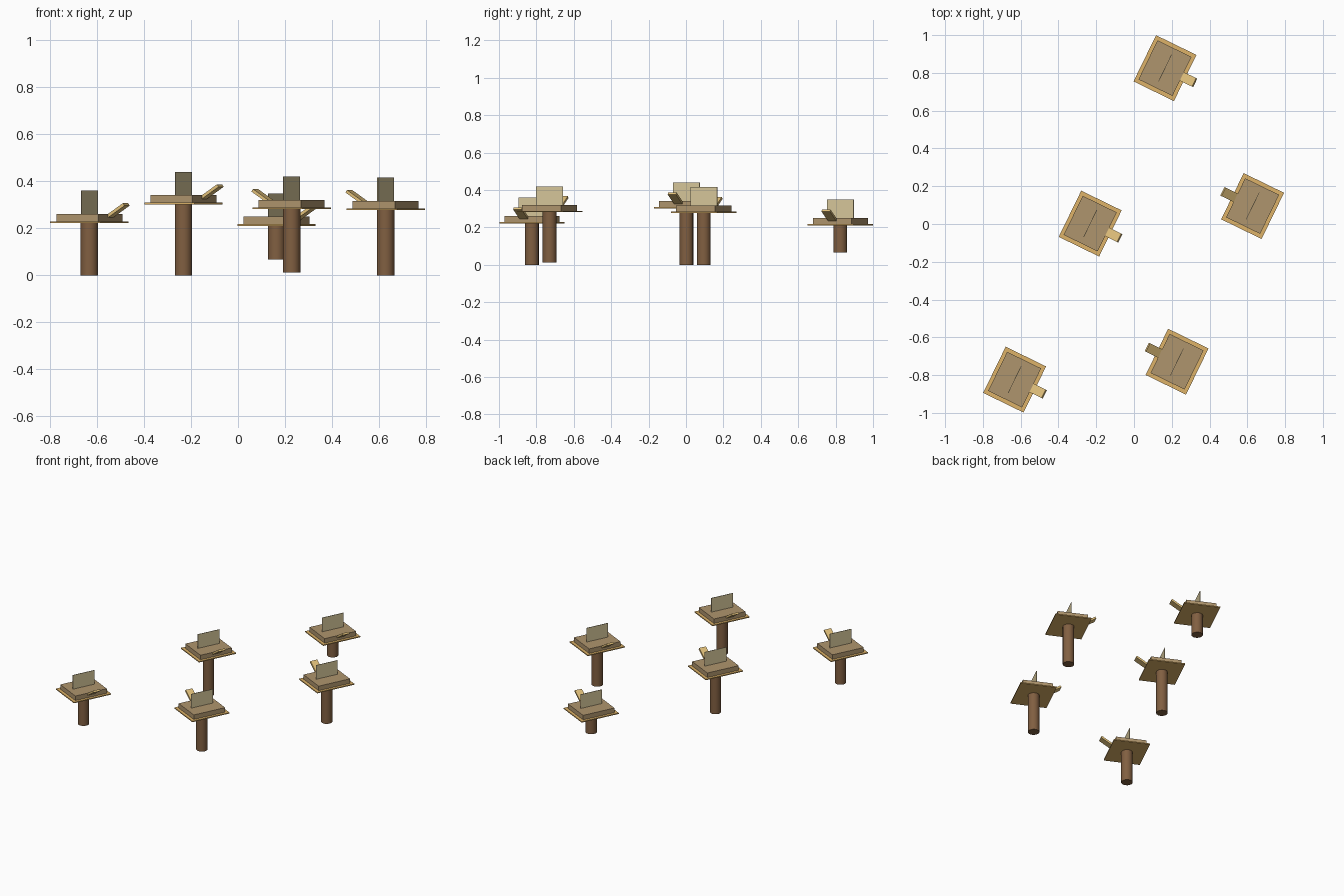
import bpy, bmesh, math
from mathutils import Matrix, Vector

if "Cube" in bpy.data.objects:
    bpy.data.objects.remove(bpy.data.objects["Cube"])


def material(name, rgb):
    m = bpy.data.materials.new(name)
    m.diffuse_color = (*rgb, 1)
    m.use_nodes = True
    m.node_tree.nodes["Principled BSDF"].inputs["Base Color"].default_value = m.diffuse_color
    return m


BARK = material("bark", (0.22, 0.115, 0.053))
DECK = material("deck_wood", (0.73, 0.45, 0.14))
HUT = material("hut_wood", (0.43, 0.30, 0.155))
SHEET = material("sail_cloth", (0.69, 0.58, 0.33))
RAMP = material("ramp_wood", (0.77, 0.54, 0.20))

TURN = Matrix.Rotation(math.radians(-26), 4, 'Z')


def finish(name, bm, mat, matrix):
    mesh = bpy.data.meshes.new(name)
    bm.to_mesh(mesh)
    bm.free()
    mesh.materials.append(mat)
    obj = bpy.data.objects.new(name, mesh)
    bpy.context.collection.objects.link(obj)
    obj.matrix_world = matrix
    return obj


def box(name, size, center, mat, base, tilt=0.0):
    bm = bmesh.new()
    bmesh.ops.create_cube(bm, size=1)
    bmesh.ops.scale(bm, vec=size, verts=bm.verts)
    local = Matrix.Translation(center) @ Matrix.Rotation(tilt, 4, 'Y')
    return finish(name, bm, mat, base @ local)


def trunk(x, y, z0, z1):
    bm = bmesh.new()
    bmesh.ops.create_cone(bm, cap_ends=True, segments=16, radius1=0.037,
                          radius2=0.037, depth=z1 - z0)
    for f in bm.faces:
        f.smooth = abs(f.normal.z) < 0.5
    for e in bm.edges:
        e.smooth = all(f.smooth for f in e.link_faces)
    finish("trunk", bm, BARK, Matrix.Translation((x, y, (z0 + z1) / 2)))


def platform(x, y, z0, z1, side):
    base = Matrix.Translation((x, y, z1)) @ TURN
    trunk(x, y, z0, z1)
    # thin deck with a low block on it
    box("deck", (0.238, 0.272, 0.007), (0, 0, 0.0035), DECK, base)
    box("hut_block", (0.20, 0.23, 0.033), (0, 0, 0.0225), HUT, base)
    # upright sheet along the middle
    box("upright_sheet", (0.003, 0.159, 0.10), (0, 0, 0.088), SHEET, base)
    # board rising outward from one side
    box("slanted_board", (0.106, 0.05, 0.013), (side * 0.130, 0, 0.051), RAMP,
        base, -side * math.radians(33))


# x, y, trunk bottom, deck height, board side
for spot in [(0.164, 0.825, 0.067, 0.211, 1),
             (0.628, 0.095, 0.0, 0.278, -1),
             (-0.232, 0.002, 0.0, 0.302, 1),
             (0.228, -0.729, 0.012, 0.282, -1),
             (-0.632, -0.824, 0.0, 0.222, 1)]:
    platform(*spot)
